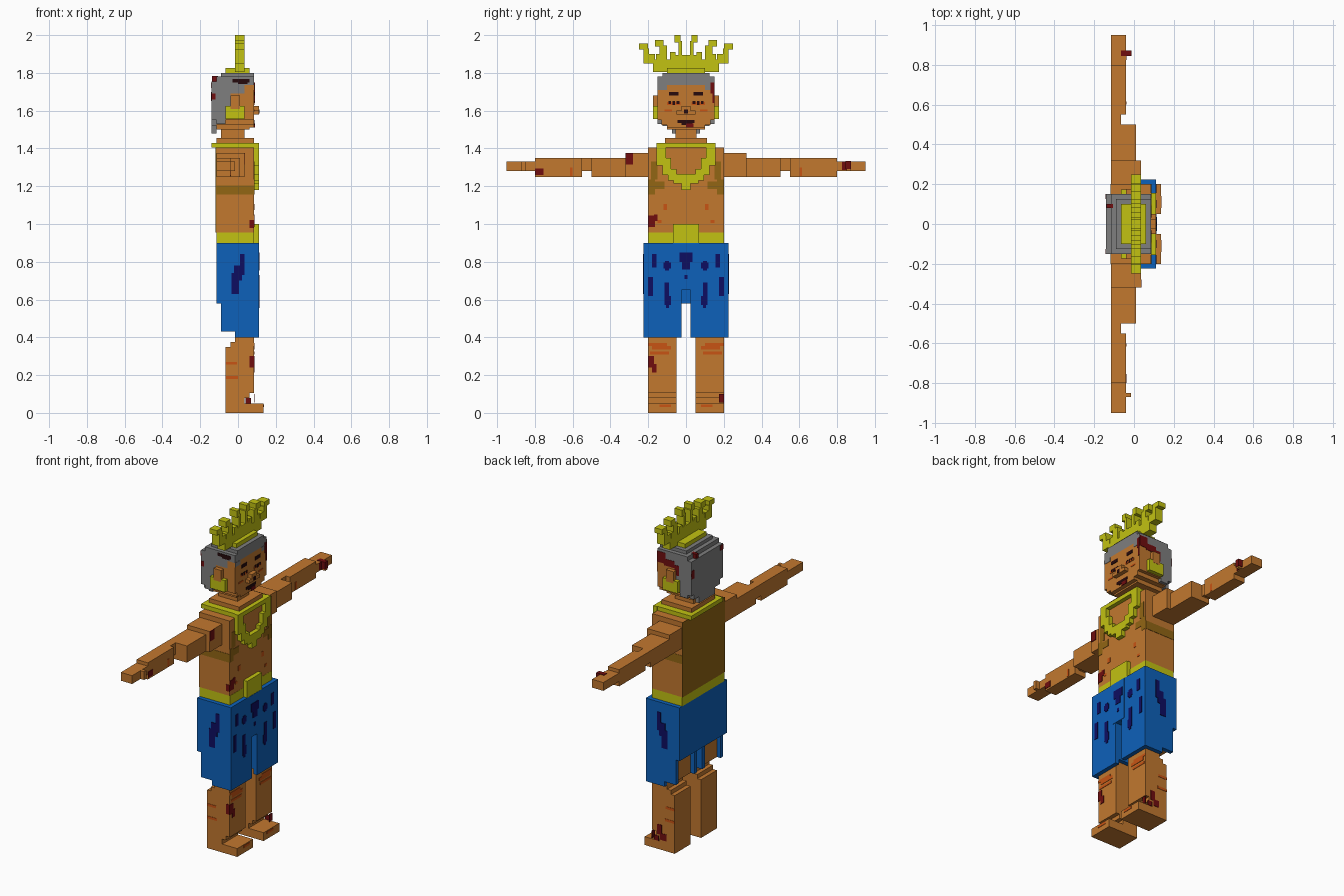
import bpy, bmesh

cube = bpy.data.objects.get("Cube")
if cube:
    bpy.data.objects.remove(cube, do_unlink=True)


def material(name, rgb):
    lin = [(c / 255 / 12.92) if c < 11 else ((c / 255 + 0.055) / 1.055) ** 2.4 for c in rgb]
    m = bpy.data.materials.new(name)
    m.use_nodes = True
    m.diffuse_color = (*lin, 1)
    m.node_tree.nodes["Principled BSDF"].inputs["Base Color"].default_value = (*lin, 1)
    return m


SKIN = material("skin", (194, 120, 47))
GOLD = material("gold", (194, 194, 18))
BLUE = material("shorts blue", (13, 97, 186))
NAVY = material("navy stain", (13, 13, 97))
BLOOD = material("dark red", (112, 13, 15))
GREY = material("hair grey", (126, 126, 126))
BLACK = material("near black", (38, 10, 12))
ORANGE = material("scar orange", (200, 84, 20))
OLIVE = material("olive", (146, 102, 20))


def boxes(name, mat, items, mirror=False):
    """One object from boxes (x0, x1, y0, y1, z0, z1), optionally mirrored across y."""
    bm = bmesh.new()
    for x0, x1, y0, y1, z0, z1 in items:
        spans = [(y0, y1)] + ([(-y1, -y0)] if mirror else [])
        for a, b in spans:
            made = bmesh.ops.create_cube(bm, size=1)["verts"]
            for v in made:
                v.co = (x1 if v.co.x > 0 else x0, b if v.co.y > 0 else a, z1 if v.co.z > 0 else z0)
    me = bpy.data.meshes.new(name)
    bm.to_mesh(me)
    bm.free()
    me.materials.append(mat)
    ob = bpy.data.objects.new(name, me)
    bpy.context.collection.objects.link(ob)
    return ob


T = 0.002  # half thickness of painted plates


def face_plates(name, mat, x, rects, mirror=False):
    """Plates facing along x; rects are (y0, y1, z0, z1)."""
    boxes(name, mat, [(x - T, x + T, *r) for r in rects], mirror)


def side_plates(name, mat, y, rects, mirror=False):
    """Plates facing along y; rects are (x0, x1, z0, z1)."""
    boxes(name, mat, [(a, b, y - T, y + T, c, d) for a, b, c, d in rects], mirror)


# Legs and feet
boxes("legs", SKIN, [
    (-.065, .135, .05, .20, 0, .05), (-.065, .035, .05, .20, .05, .08),
    (-.065, .06, .05, .20, .08, .105), (-.065, .085, .05, .20, .105, .35),
    (-.04, .085, .05, .20, .35, .375), (-.015, .085, .05, .20, .375, .43),
    (-.065, .085, .05, .20, .43, .90)], True)

# Shorts: hollow legs with a ragged back hem
boxes("shorts", BLUE, [
    (.085, .11, .025, .225, .40, .90), (-.115, -.09, .0, .225, .58, .90),
    (-.09, .085, .20, .225, .43, .90), (-.015, .085, .20, .225, .40, .43),
    (-.09, .085, .025, .05, .43, .90)], True)
boxes("shorts_front_flap", BLUE, [(.06, .112, -.05, .05, .65, .90)])
boxes("shorts_waist", BLUE, [(-.115, .11, -.225, .225, .88, .90)])
face_plates("shorts_front_stains", NAVY, .111, [
    (.155, .18, .77, .84), (.08, .12, .765, .795), (.09, .11, .755, .805),
    (.175, .20, .62, .72), (.09, .115, .62, .69), (.08, .115, .57, .62), (.09, .105, .555, .57)], True)
face_plates("flap_stains", NAVY, .113, [
    (-.035, .035, .80, .85), (-.02, .02, .76, .80), (-.008, .008, .71, .73)])
side_plates("shorts_side_stains", NAVY, .226, [
    (.01, .035, .73, .84), (-.02, .02, .70, .78), (-.035, .005, .63, .74)], True)

# Torso, belt and collar
boxes("torso", SKIN, [(-.115, .085, -.20, .20, .955, 1.405),
                      (-.115, .085, -.11, .11, 1.43, 1.455),
                      (-.09, .035, -.055, .055, 1.455, 1.50)])
boxes("belt", GOLD, [(-.115, .086, -.20, .20, .90, .955), (.085, .11, -.07, .07, .90, 1.0)])
boxes("collar", GOLD, [(-.14, .11, -.15, .15, 1.405, 1.43)])
boxes("necklace", GOLD, [(.085, .11, *r) for r in [
    (.105, .155, 1.31, 1.43), (.08, .125, 1.26, 1.35), (.05, .095, 1.23, 1.29),
    (0, .065, 1.215, 1.265), (0, .025, 1.18, 1.22)]], True)
face_plates("back_panel", OLIVE, -.116, [(-.20, .20, .955, 1.405)])
face_plates("chest_shade", OLIVE, .085, [
    (.165, .20, 1.155, 1.235), (.115, .165, 1.185, 1.225), (.15, .185, 1.235, 1.33)], True)
side_plates("side_shade", OLIVE, .20, [(-.115, .085, 1.155, 1.205)], True)

# Arms, stretched sideways
boxes("arms", SKIN, [
    (-.115, .035, .20, .32, 1.25, 1.375), (-.115, .01, .32, .50, 1.25, 1.35),
    (-.115, -.065, .50, .55, 1.28, 1.35), (-.115, -.04, .55, .80, 1.25, 1.35),
    (-.115, -.04, .80, .95, 1.28, 1.33), (-.04, -.015, .85, .87, 1.28, 1.33)], True)

# Head as skin columns with hair above, then jaw and chin
steps = [(-.115, -.065, 1.53), (-.065, -.04, 1.62), (-.04, .035, 1.69), (.035, .085, 1.735)]
boxes("head", SKIN, [(a, b, -.15, .15, 1.55, z) for a, b, z in steps[1:]] + [
    (-.115, .085, -.13, .13, 1.525, 1.55), (-.115, .06, -.10, .10, 1.50, 1.53),
    (.06, .085, -.10, .10, 1.51, 1.53)])
boxes("hair", GREY, [(a, b, -.15, .15, z, 1.755) for a, b, z in steps] + [
    (-.115, .085, -.15, .15, 1.755, 1.78), (-.09, .085, -.125, .125, 1.78, 1.80),
    (-.14, -.115, -.15, .15, 1.55, 1.755), (-.14, -.115, -.125, .125, 1.52, 1.55),
    (-.14, -.115, -.075, .075, 1.48, 1.52)])
face_plates("hairline", GREY, .085, [(.10, .15, 1.71, 1.735)], True)
boxes("ears", SKIN, [(-.04, .01, .15, .175, 1.61, 1.68)], True)
boxes("earrings", GOLD, [(-.065, .035, .15, .174, 1.555, 1.625)], True)
boxes("nose", SKIN, [(.085, .11, -.05, .05, 1.58, 1.60), (.085, .11, -.025, .025, 1.60, 1.625)])

# Face details
face_plates("brows_and_eyes", BLACK, .086, [
    (.04, .09, 1.68, 1.70), (.035, .05, 1.635, 1.65), (.058, .072, 1.63, 1.65),
    (.08, .092, 1.635, 1.65)], True)
face_plates("eye_rims", ORANGE, .0855, [(.03, .10, 1.63, 1.645), (.075, .115, 1.595, 1.605)], True)
face_plates("mouth", BLACK, .086, [(-.045, .045, 1.535, 1.55), (-.025, .035, 1.525, 1.535)])
face_plates("nose_mark", BLACK, .111, [(-.01, .01, 1.585, 1.605)])
face_plates("face_blood", BLOOD, .087, [
    (0, .04, 1.51, 1.532), (.13, .15, 1.69, 1.75), (.14, .15, 1.64, 1.69)])

# Crown: base plate and branching comb
boxes("crown_base", GOLD, [(-.065, .06, -.10, .10, 1.80, 1.825)])
boxes("crown_comb", GOLD, [(-.015, .035, *r) for r in [
    (0, .175, 1.805, 1.87), (.165, .225, 1.85, 1.90), (.195, .225, 1.90, 1.93),
    (.20, .25, 1.925, 1.955), (.13, .16, 1.87, 1.90), (.10, .14, 1.87, 1.945),
    (.12, .165, 1.94, 1.975), (.055, .085, 1.87, 1.91), (0, .055, 1.87, 1.895),
    (.02, .04, 1.895, 1.97), (.03, .06, 1.96, 2.0)]], True)

# Blood splashes
face_plates("body_blood", BLOOD, .086, [
    (-.20, -.165, .985, 1.045), (-.17, -.15, 1.015, 1.05),
    (-.20, -.17, .24, .30), (-.18, -.155, .215, .26), (.175, .20, .055, .10)])
face_plates("shoulder_blood", BLOOD, .036, [(-.32, -.28, 1.315, 1.375)])
face_plates("wrist_blood", BLOOD, -.039, [
    (-.80, -.755, 1.26, 1.295), (.825, .85, 1.285, 1.33)])
boxes("hand_blood", BLOOD, [(-.065, -.013, .845, .873, 1.29, 1.333)])
side_plates("right_side_blood", BLOOD, -.20, [
    (.06, .086, .98, 1.02), (.06, .086, .24, .30)])
side_plates("left_leg_blood", BLOOD, .20, [
    (.02, .05, .09, .15), (-.01, .03, .06, .10), (.04, .07, .05, .08)])
side_plates("left_head_blood", BLOOD, .15, [
    (.03, .085, 1.70, 1.765), (-.03, .04, 1.69, 1.73), (-.06, -.03, 1.65, 1.71)])
side_plates("right_hair_mark", BLACK, -.15, [(-.03, .06, 1.75, 1.768), (.0, .05, 1.742, 1.752)])
side_plates("right_hair_blood", BLOOD, -.15, [(-.139, -.12, 1.66, 1.69)])
face_plates("back_hair_blood", BLOOD, -.141, [(.125, .15, 1.65, 1.70), (-.15, -.125, 1.72, 1.75)])
boxes("hair_top_blood", BLOOD, [(-.138, -.105, .08, .10, 1.753, 1.783)])

# Scars
face_plates("front_scars", ORANGE, .0855, [
    (.08, .18, .335, .355), (.10, .20, .355, .37), (.09, .19, .31, .325),
    (.10, .12, 1.075, 1.105), (.13, .15, 1.005, 1.02)], True)
face_plates("arm_scars", ORANGE, -.0395, [(.60, .615, 1.255, 1.30)], True)
face_plates("foot_scars", ORANGE, .1355, [(.08, .14, .03, .045)], True)
side_plates("side_scars", ORANGE, .20, [(-.065, -.005, .255, .27), (-.065, 0, .18, .195)], True)
